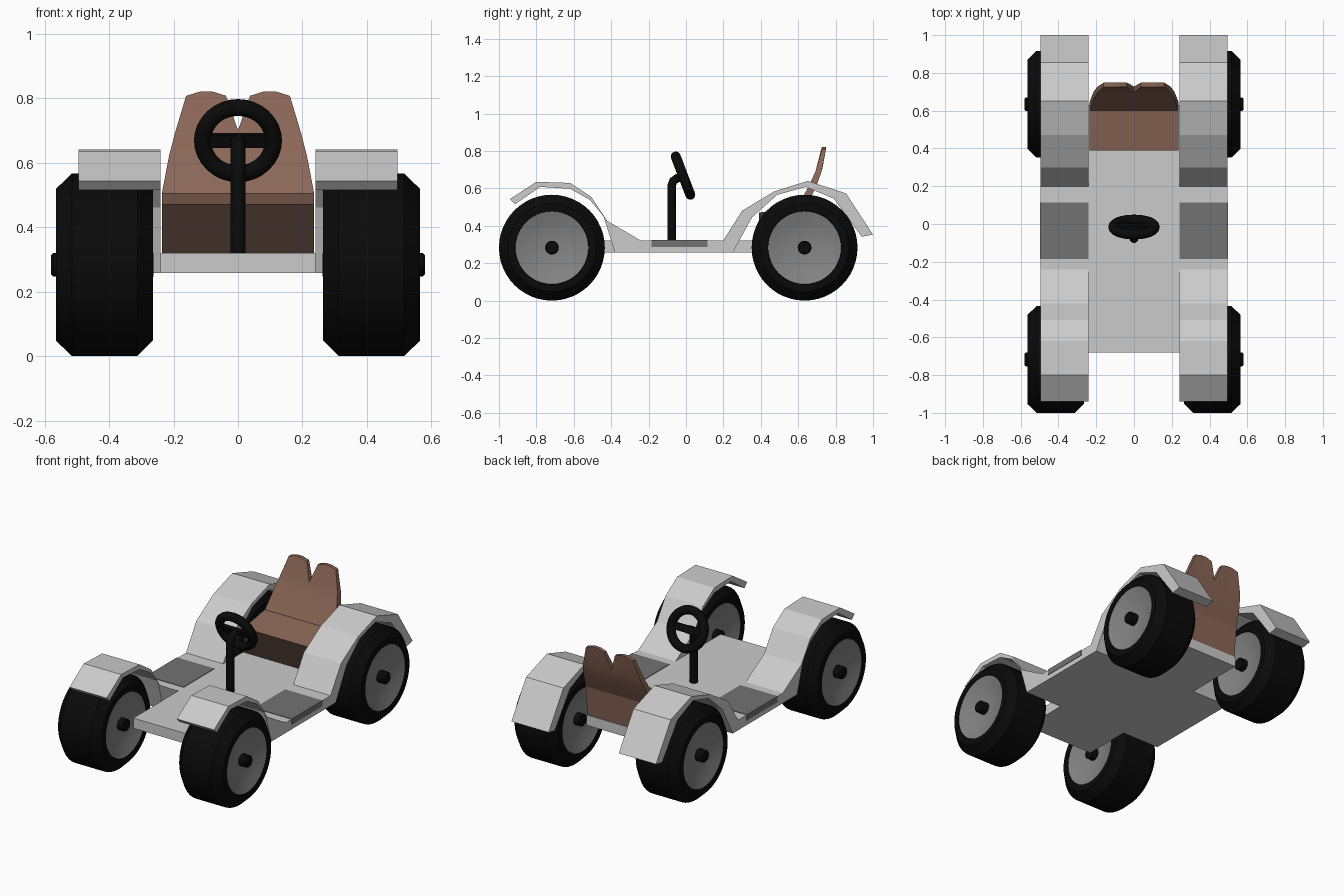
import bpy, bmesh, math
from mathutils import Vector

if "Cube" in bpy.data.objects:
    bpy.data.objects.remove(bpy.data.objects["Cube"])


def material(name, rgb):
    m = bpy.data.materials.new(name)
    m.diffuse_color = (*rgb, 1)
    m.use_nodes = True
    m.node_tree.nodes["Principled BSDF"].inputs["Base Color"].default_value = m.diffuse_color
    return m


GREY = material("light grey", (0.60, 0.60, 0.60))
DARK = material("dark grey", (0.17, 0.17, 0.17))
HUB = material("hub grey", (0.23, 0.23, 0.23))
BLACK = material("black", (0.003, 0.003, 0.003))
BROWN = material("brown", (0.26, 0.135, 0.095))
DARKBROWN = material("dark brown", (0.05, 0.028, 0.022))


def finish(name, bm, mats, smooth=None):
    bmesh.ops.recalc_face_normals(bm, faces=bm.faces)
    me = bpy.data.meshes.new(name)
    bm.to_mesh(me)
    bm.free()
    ob = bpy.data.objects.new(name, me)
    bpy.context.collection.objects.link(ob)
    for m in mats:
        me.materials.append(m)
    if smooth:
        bpy.ops.object.select_all(action='DESELECT')
        ob.select_set(True)
        bpy.context.view_layer.objects.active = ob
        bpy.ops.object.shade_smooth_by_angle(angle=math.radians(smooth))
    return ob


def extrude_x(name, profile, x0, x1, mats):
    """Extrude a (y, z) profile along x."""
    bm = bmesh.new()
    f = bm.faces.new([bm.verts.new((x0, y, z)) for y, z in profile])
    r = bmesh.ops.extrude_face_region(bm, geom=[f])
    vs = [v for v in r["geom"] if isinstance(v, bmesh.types.BMVert)]
    bmesh.ops.translate(bm, verts=vs, vec=(x1 - x0, 0, 0))
    return finish(name, bm, mats)


def lathe(name, profile, side, cy, cz, mat, n=48):
    """Spin an (x, radius) profile around an axle at (cy, cz)."""
    bm = bmesh.new()
    vs = [bm.verts.new((side * x, cy, cz + r)) for x, r in profile]
    es = [bm.edges.new(p) for p in zip(vs, vs[1:])]
    bmesh.ops.spin(bm, geom=vs + es, cent=(0, cy, cz), axis=(1, 0, 0),
                   angle=2 * math.pi, steps=n)
    bmesh.ops.remove_doubles(bm, verts=bm.verts, dist=1e-4)
    return finish(name, bm, [mat], 30)


def box(y0, y1, z0, z1):
    return [(y0, z0), (y1, z0), (y1, z1), (y0, z1)]


# Floor slab
extrude_x("floor", box(-0.68, 0.63, 0.257, 0.32), -0.24, 0.24, [GREY])

# Fenders joined by running boards, with step plates
fender = [(-0.941, 0.543), (-0.80, 0.635), (-0.62, 0.629), (-0.508, 0.556),
          (-0.422, 0.427), (-0.24, 0.32), (0.198, 0.32), (0.30, 0.48),
          (0.47, 0.583), (0.652, 0.64), (0.856, 0.573), (1.0, 0.353),
          (0.94, 0.341), (0.79, 0.545), (0.64, 0.608), (0.487, 0.565),
          (0.353, 0.445), (0.25, 0.257), (-0.38, 0.257), (-0.444, 0.46),
          (-0.513, 0.538), (-0.62, 0.598), (-0.78, 0.608), (-0.914, 0.515)]
for side, tag in ((-1, "left"), (1, "right")):
    extrude_x("fender_" + tag, fender, side * 0.24, side * 0.495, [GREY])
    extrude_x("step_" + tag, box(-0.185, 0.115, 0.287, 0.323),
              side * 0.242, side * 0.498, [DARK])

# Wheels: tyre, dished hub, axle stub
R = 0.283
tyre = [(0.285, 0.193), (0.264, 0.197), (0.264, 0.235), (0.312, R), (0.515, R),
        (0.565, 0.235), (0.565, 0.197), (0.545, 0.193)]
hub = [(0.30, 0), (0.30, 0.07), (0.285, 0.14), (0.266, 0.195),
       (0.563, 0.195), (0.545, 0.14), (0.53, 0.07), (0.53, 0)]
axle = [(0.262, 0), (0.262, 0.037), (0.572, 0.037), (0.58, 0.03), (0.58, 0)]
for side, tag in ((-1, "left"), (1, "right")):
    for cy, end in ((-0.717, "front"), (0.634, "rear")):
        lathe(f"tyre_{end}_{tag}", tyre, side, cy, R, BLACK)
        lathe(f"hub_{end}_{tag}", hub, side, cy, R, HUB)
        lathe(f"axle_{end}_{tag}", axle, side, cy, R, BLACK, 16)

# Seat base: brown cushion top, dark brown sides
seat = extrude_x("seat", [(0.39, 0.32), (0.39, 0.47), (0.61, 0.505), (0.61, 0.32)],
                 -0.236, 0.236, [BROWN, DARKBROWN])
for p in seat.data.polygons:
    p.material_index = 0 if p.normal.z > 0.5 else 1

# Backrest: rows of (x, z) across half the width, with front and back y per row
rows = [
    ([(0.059 * i, 0.32) for i in range(5)], 0.585, 0.625),
    ([(0.059 * i, 0.505) for i in range(5)], 0.60, 0.645),
    ([(0.0535 * i, 0.62) for i in range(5)], 0.66, 0.70),
    ([(0.049 * i, 0.69) for i in range(5)], 0.692, 0.725),
    ([(0, 0.70), (0.037, 0.807), (0.078, 0.82), (0.118, 0.82), (0.161, 0.807)],
     0.726, 0.748),
]
bm = bmesh.new()
grids = []
for k in (1, 2):
    g = []
    for row in rows:
        y = row[k]
        pts = [(-x, z) for x, z in row[0][:0:-1]] + row[0]
        # the notch vertex stays on the row below's depth
        g.append([bm.verts.new((x, rows[3][k] + 0.003 if z == 0.70 else y, z))
                  for x, z in pts])
    grids.append(g)
    for a, b in zip(g, g[1:]):
        for i in range(8):
            bm.faces.new((a[i], a[i + 1], b[i + 1], b[i]))
loops = []
for g in grids:
    loops.append(g[0] + [r[-1] for r in g[1:-1]] + g[-1][::-1]
                 + [r[0] for r in g[-2:0:-1]])
n = len(loops[0])
for i in range(n):
    j = (i + 1) % n
    bm.faces.new((loops[0][i], loops[0][j], loops[1][j], loops[1][i]))
finish("backrest", bm, [BROWN], 15)

# Steering column: bent round bar
cu = bpy.data.curves.new("steering_column", 'CURVE')
cu.dimensions = '3D'
cu.bevel_depth = 0.024
cu.bevel_resolution = 3
cu.use_fill_caps = True
sp = cu.splines.new('POLY')
path = [(-0.077, 0.31), (-0.077, 0.615), (-0.068, 0.64), (-0.045, 0.655), (-0.012, 0.668)]
sp.points.add(len(path) - 1)
for p, (y, z) in zip(sp.points, path):
    p.co = (0, y, z, 1)
cu.materials.append(BLACK)
col = bpy.data.objects.new("steering_column", cu)
bpy.context.collection.objects.link(col)

# Steering wheel: tilted ring and cross bar
centre = Vector((0, -0.016, 0.668))
tilt = math.atan2(0.934, 0.356)
bpy.ops.mesh.primitive_torus_add(location=centre, rotation=(-tilt, 0, 0),
                                 major_radius=0.11, minor_radius=0.0265,
                                 major_segments=32, minor_segments=12)
ring = bpy.context.object
ring.name = "steering_wheel"
ring.data.materials.append(BLACK)
bpy.ops.object.shade_smooth_by_angle(angle=math.radians(40))
bpy.ops.mesh.primitive_cube_add(size=1, location=centre, rotation=(-tilt, 0, 0))
bar = bpy.context.object
bar.name = "steering_spoke"
bar.scale = (0.2, 0.042, 0.02)
bar.data.materials.append(BLACK)
